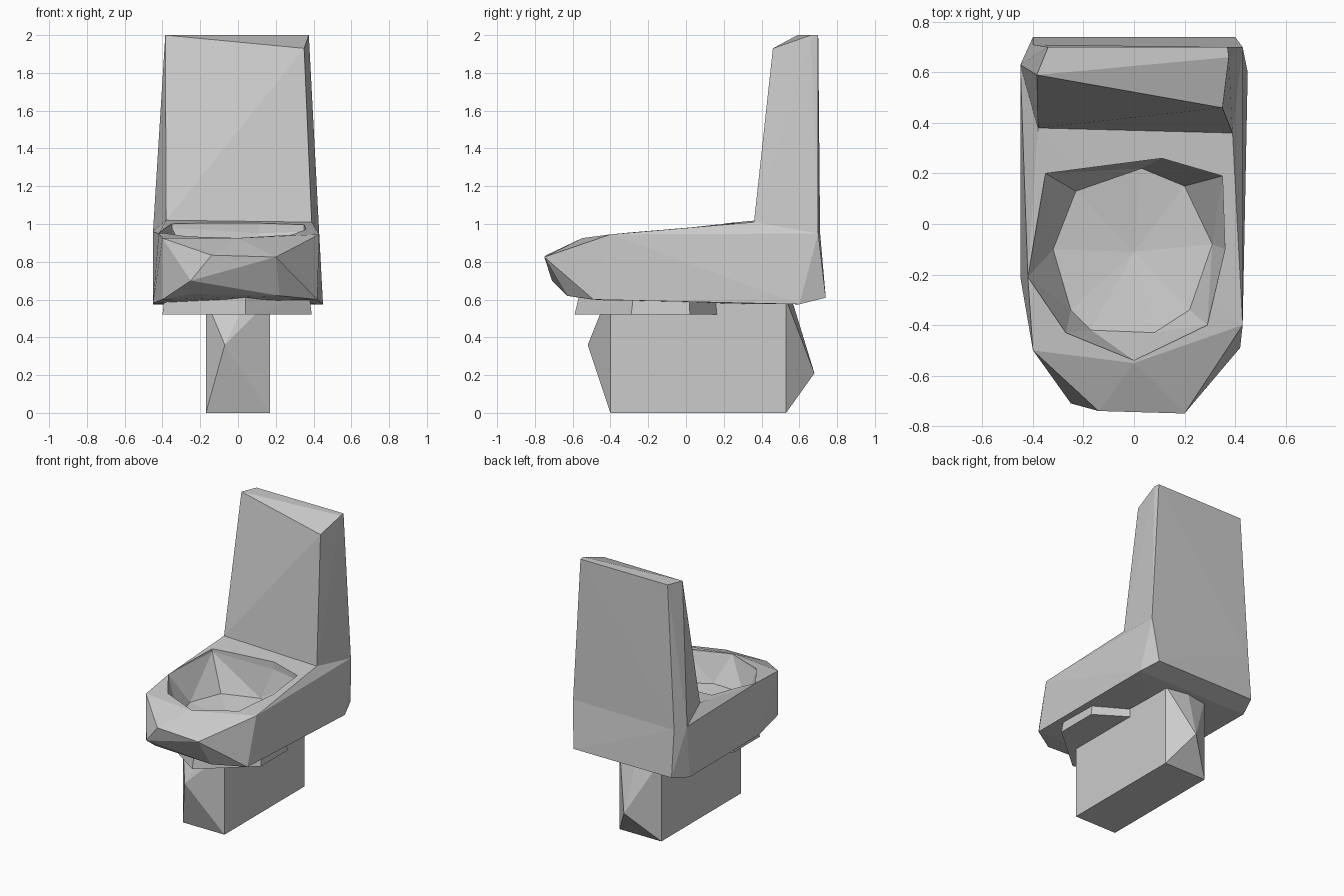
import bpy, bmesh


def hull(name, pts):
    """Faceted solid wrapped around a few corner points."""
    bm = bmesh.new()
    for p in pts:
        bm.verts.new(p)
    res = bmesh.ops.convex_hull(bm, input=bm.verts)
    spare = {g for g in res["geom_interior"] + res["geom_unused"]
             if isinstance(g, bmesh.types.BMVert)}
    bmesh.ops.delete(bm, geom=list(spare), context='VERTS')
    bmesh.ops.recalc_face_normals(bm, faces=bm.faces)
    me = bpy.data.meshes.new(name)
    bm.to_mesh(me)
    bm.free()
    ob = bpy.data.objects.new(name, me)
    bpy.context.collection.objects.link(ob)
    return ob


def at_z(pts, z):
    return [(x, y, z) for x, y in pts]


# seat slab: blunt nose, flared rear, top rising to the tank
seat = hull("seat", [
    (-0.14, -0.74, 0.835), (0.20, -0.75, 0.825), (-0.25, -0.71, 0.70),
    (0.22, -0.63, 0.62), (-0.24, -0.62, 0.63),
    (0.0, -0.55, 0.925), (-0.40, -0.50, 0.925), (0.43, -0.40, 0.945),
    (-0.40, -0.50, 0.60), (0.42, -0.49, 0.60),
    (-0.42, -0.21, 0.95), (-0.45, -0.21, 0.58),
    (-0.38, 0.38, 1.02), (0.39, 0.36, 1.01),
    (-0.45, 0.63, 0.96), (-0.40, 0.71, 0.95), (0.43, 0.70, 0.95),
    (-0.45, 0.60, 0.575), (0.45, 0.60, 0.575),
    (-0.40, 0.74, 0.61), (0.40, 0.74, 0.61)])

# tank, tapering up to a slanted top
hull("tank", [
    (-0.38, 0.38, 1.02), (0.39, 0.36, 1.01),
    (-0.45, 0.63, 0.96), (-0.40, 0.71, 0.95), (0.43, 0.70, 0.95),
    (-0.385, 0.59, 2.0), (0.35, 0.46, 1.93),
    (0.375, 0.66, 2.0), (0.37, 0.70, 2.0), (-0.34, 0.70, 2.0)])

# bowl recess cut into the seat, with a shallow conical floor
rim = [(-0.35, 0.20, 0.98), (0.11, 0.26, 0.95), (0.35, 0.19, 0.96),
       (0.36, -0.10, 0.95), (0.29, -0.40, 0.93), (0.0, -0.54, 0.925),
       (-0.27, -0.43, 0.92), (-0.42, -0.21, 0.95)]
floor = [(-0.32, -0.10), (-0.23, 0.13), (0.03, 0.22), (0.20, 0.15),
         (0.31, -0.08), (0.22, -0.34), (0.08, -0.43), (-0.17, -0.42),
         (-0.25, -0.34)]
cutter = hull("bowl_cutter", rim + [(x, y, 1.2) for x, y, _ in rim]
              + at_z(floor, 0.73) + [(0, -0.11, 0.69)])
cutter.hide_render = True
cutter.hide_viewport = True
cut = seat.modifiers.new("bowl", 'BOOLEAN')
cut.operation = 'DIFFERENCE'
cut.solver = 'EXACT'
cut.object = cutter

# bowl underside showing below the seat
base = [(0.04, -0.59), (0.39, -0.29), (0.39, 0.02), (0.16, 0.17),
        (-0.16, 0.17), (-0.40, 0.02), (-0.40, -0.29)]
hull("bowl_base", at_z(base, 0.52)
     + at_z([(x * 0.97, y * 0.96) for x, y in base], 0.62))

# pedestal: plain box with a pointed front and back
corners = [(sx * 0.17, y) for sx in (-1, 1) for y in (-0.40, 0.53)]
hull("pedestal", at_z(corners, 0.0) + at_z(corners, 0.60)
     + [(-0.07, -0.52, 0.36), (0.03, -0.44, 0.56), (0.03, 0.68, 0.21),
        (0.0, 0.56, 0.60)])
